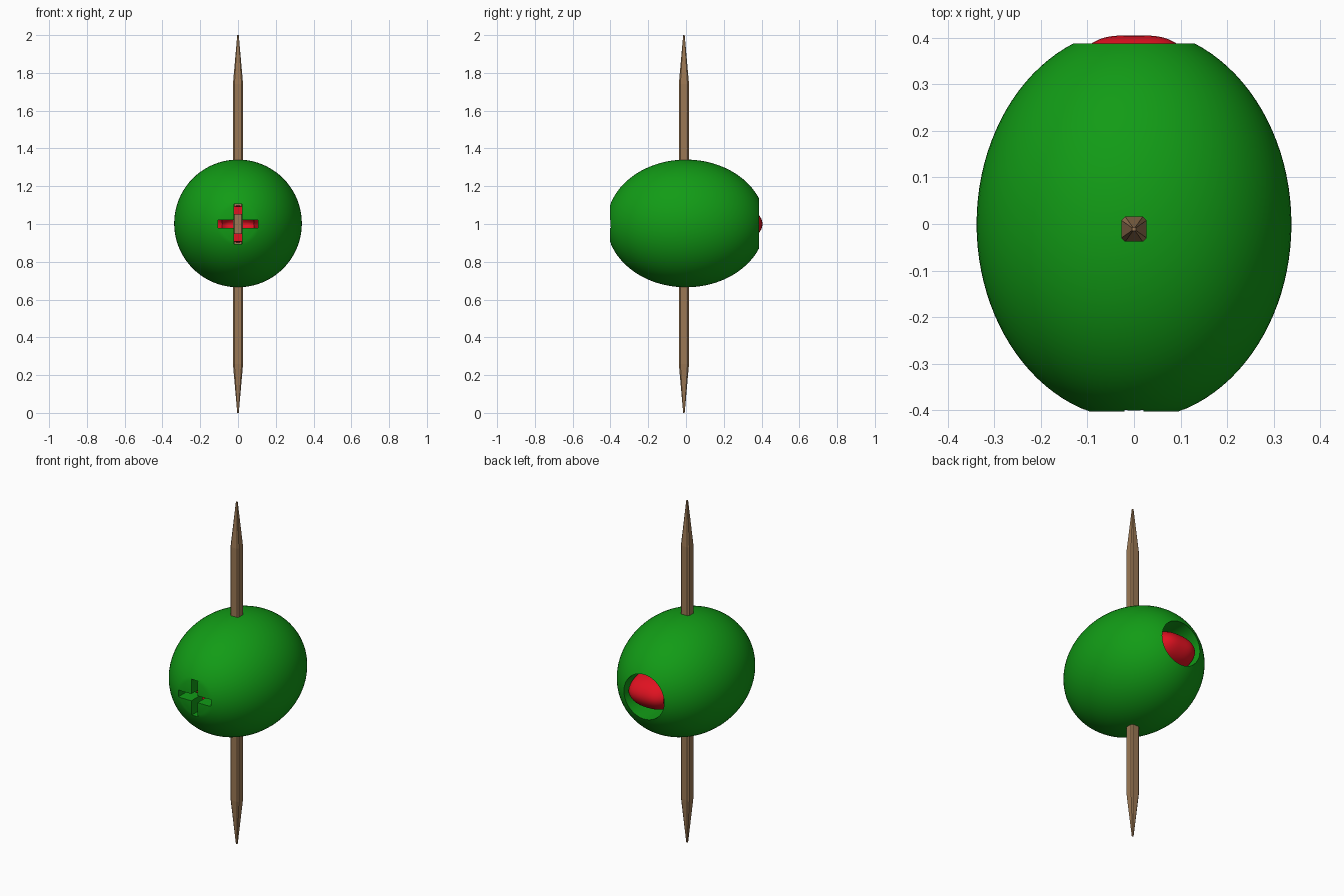
import bpy, bmesh, math

if "Cube" in bpy.data.objects:
    bpy.data.objects.remove(bpy.data.objects["Cube"])

ZC = 1.003  # height of the olive's axis


def material(name, rgb):
    m = bpy.data.materials.new(name)
    m.diffuse_color = (*rgb, 1)
    m.use_nodes = True
    m.node_tree.nodes["Principled BSDF"].inputs["Base Color"].default_value = m.diffuse_color
    return m


def finish(name, bm, mat=None):
    bmesh.ops.recalc_face_normals(bm, faces=bm.faces)
    me = bpy.data.meshes.new(name)
    bm.to_mesh(me)
    bm.free()
    ob = bpy.data.objects.new(name, me)
    bpy.context.collection.objects.link(ob)
    if mat:
        me.materials.append(mat)
    return ob


def activate(ob):
    bpy.ops.object.select_all(action='DESELECT')
    ob.select_set(True)
    bpy.context.view_layer.objects.active = ob


def apply_all(ob):
    activate(ob)
    for m in list(ob.modifiers):
        bpy.ops.object.modifier_apply(modifier=m.name)


def loft(bm, rings, caps=True):
    loops = [[bm.verts.new(p) for p in r] for r in rings]
    n = len(loops[0])
    for a, b in zip(loops, loops[1:]):
        for i in range(n):
            j = (i + 1) % n
            bm.faces.new((a[i], a[j], b[j], b[i]))
    if caps:
        bm.faces.new(loops[0])
        bm.faces.new(loops[-1])


green = material("olive_green", (0.006, 0.33, 0.008))
red = material("pimento_red", (0.75, 0.006, 0.015))
wood = material("wood", (0.33, 0.19, 0.09))

# olive: turned ellipsoid with flattened front and a bore from the back
R, B, BORE = 0.338, 0.42, 0.13
a0, a1 = math.asin(-0.403 / B), math.acos(BORE / R)
profile = [(B * math.sin(a), R * math.cos(a))
           for a in (a0 + (a1 - a0) * i / 40 for i in range(41))]
profile.append((-0.3, BORE))
SEG = 80
bm = bmesh.new()
loft(bm, [[(r * math.cos(t), y, ZC + r * math.sin(t))
           for t in (2 * math.pi * i / SEG for i in range(SEG))]
          for y, r in profile])
olive = finish("olive", bm, green)

# cross-shaped cut through the front wall
cutters = []
for name, hx, hz in (("slot_wide", 0.105, 0.02), ("slot_tall", 0.02, 0.105)):
    bm = bmesh.new()
    bmesh.ops.create_cube(bm, size=1)
    for v in bm.verts:
        v.co = (v.co.x * 2 * hx, -0.37 + v.co.y * 0.24, 1.0 + v.co.z * 2 * hz)
    c = finish(name, bm)
    c.hide_render = True
    cutters.append(c)
    m = olive.modifiers.new("cut", 'BOOLEAN')
    m.operation, m.solver, m.object = 'DIFFERENCE', 'EXACT', c
apply_all(olive)
for c in cutters:
    bpy.data.objects.remove(c)
activate(olive)
bpy.ops.object.shade_smooth_by_angle(angle=math.radians(35))

# pimento: folded strip with a rounded nose at the back
half = [(-0.25, 0.072), (-0.05, 0.075), (0.15, 0.077), (0.26, 0.077),
        (0.335, 0.064), (0.37, 0.037)]
fold = half + [(0.3895, 0)] + [(y, -z) for y, z in reversed(half)]
bm = bmesh.new()
COLS = 12
grid = []
for y, z in fold:
    row = []
    for i in range(COLS + 1):
        t = 2 * i / COLS - 1
        row.append(bm.verts.new((0.098 * t, y - 0.03 * t ** 4,
                                 ZC - 0.003 + z * (1 - 0.25 * t * t))))
    grid.append(row)
for a, b in zip(grid, grid[1:]):
    for i in range(COLS):
        bm.faces.new((a[i], a[i + 1], b[i + 1], b[i]))
pimento = finish("pimento", bm, red)
s = pimento.modifiers.new("smooth", 'SUBSURF')
s.levels = s.render_levels = 2
t = pimento.modifiers.new("thickness", 'SOLIDIFY')
t.thickness, t.offset = 0.044, 0
apply_all(pimento)
bpy.ops.object.shade_smooth_by_angle(angle=math.radians(35))

# toothpick: square stick with chamfered corners and tapered ends
bm = bmesh.new()
square = [(1, 0.7), (0.7, 1), (-0.7, 1), (-1, 0.7),
          (-1, -0.7), (-0.7, -1), (0.7, -1), (1, -0.7)]
loft(bm, [[(w * x, -0.011 + w * y, z) for x, y in square]
          for z, w in ((0, 0.004), (0.26, 0.027), (1.74, 0.027), (2, 0.004))])
finish("toothpick", bm, wood)
